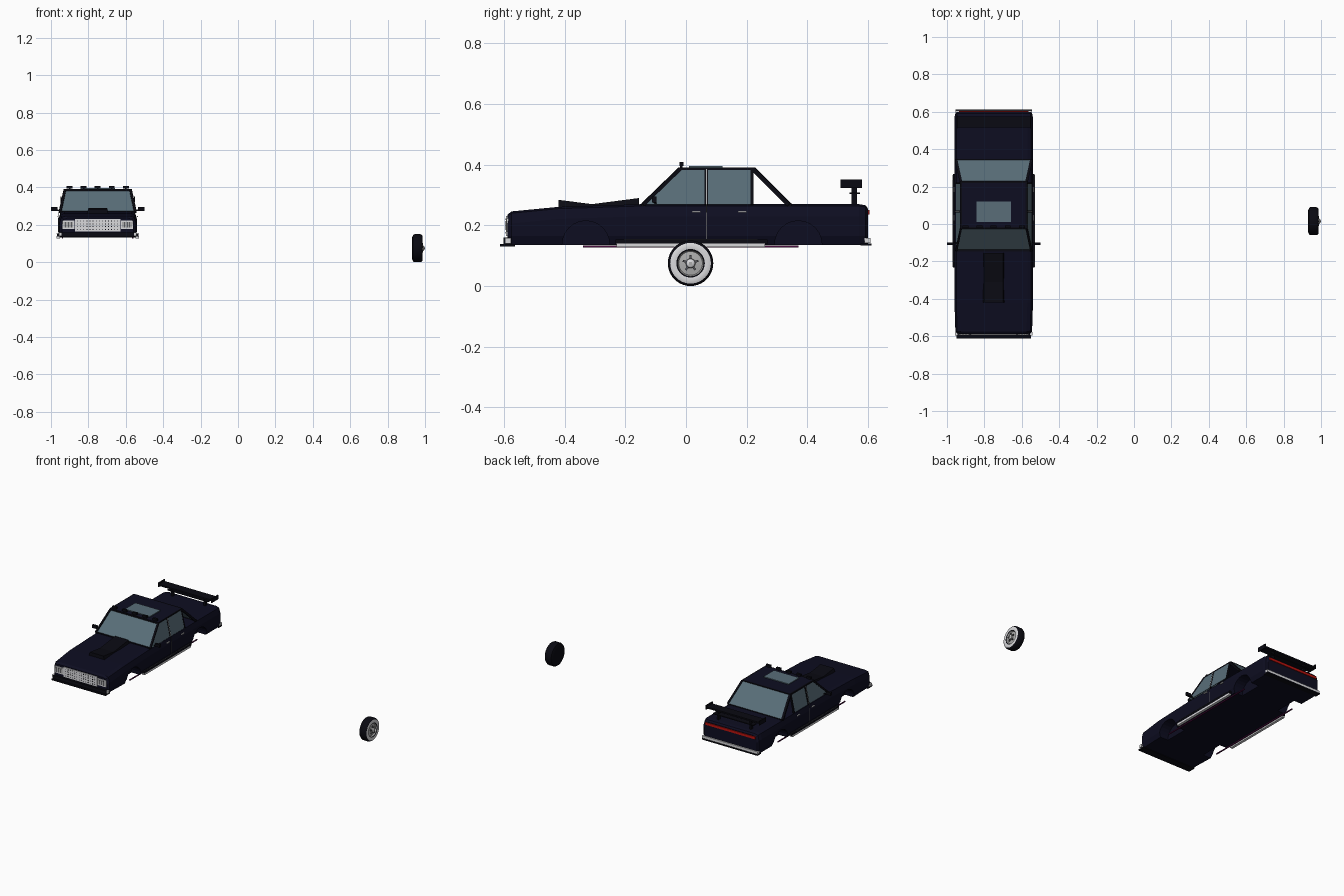
import bpy, bmesh, math
from mathutils import Vector

if "Cube" in bpy.data.objects:
    bpy.data.objects.remove(bpy.data.objects["Cube"])

CX = -0.75  # centre line of the car


def material(name, r, g, b):
    m = bpy.data.materials.new(name)
    m.use_nodes = True
    m.diffuse_color = (r, g, b, 1)
    node = next(n for n in m.node_tree.nodes if n.type == "BSDF_PRINCIPLED")
    node.inputs["Base Color"].default_value = (r, g, b, 1)
    return m


navy = material("navy_paint", 0.004, 0.004, 0.015)
black = material("black_trim", 0.003, 0.003, 0.006)
glass = material("tinted_glass", 0.1, 0.155, 0.19)
chrome = material("chrome", 0.7, 0.7, 0.72)
silver = material("silver_hub", 0.42, 0.42, 0.42)
grey = material("dark_grey", 0.09, 0.09, 0.1)
red = material("tail_red", 0.5, 0.006, 0.004)
magenta = material("magenta_glow", 0.07, 0.004, 0.05)


def finish(name, bm, mats):
    bmesh.ops.recalc_face_normals(bm, faces=bm.faces)
    me = bpy.data.meshes.new(name)
    bm.to_mesh(me)
    bm.free()
    for m in mats:
        me.materials.append(m)
    ob = bpy.data.objects.new(name, me)
    bpy.context.collection.objects.link(ob)
    return ob


def box(name, centre, size, mat, offset=CX):
    bm = bmesh.new()
    bmesh.ops.create_cube(bm, size=1)
    for v in bm.verts:
        v.co = Vector([v.co[i] * size[i] + centre[i] for i in range(3)])
        v.co.x += offset
    return finish(name, bm, [mat])


def bar(name, a, b, w, mat, offset=CX):
    a, b = Vector(a), Vector(b)
    rot = (b - a).to_track_quat("Z", "X")
    bm = bmesh.new()
    bmesh.ops.create_cube(bm, size=1)
    for v in bm.verts:
        v.co = rot @ Vector((v.co.x * w, v.co.y * w, v.co.z * (b - a).length)) + (a + b) / 2
        v.co.x += offset
    return finish(name, bm, [mat])


def panel(name, pts, mat, thick=0.004):
    bm = bmesh.new()
    f = bm.faces.new([bm.verts.new((p[0] + CX, p[1], p[2])) for p in pts])
    f.normal_update()
    n = f.normal.copy()
    ext = bmesh.ops.extrude_face_region(bm, geom=[f])
    for v in [g for g in ext["geom"] if isinstance(g, bmesh.types.BMVert)]:
        v.co -= n * thick
    if not f.is_valid or len(bm.faces) < len(pts) + 2:
        bm.faces.new([v for v in bm.verts][:len(pts)])
    return finish(name, bm, [mat])


def loft(name, rings, mat):
    bm = bmesh.new()
    loops = [[bm.verts.new(p) for p in ring] for ring in rings]
    n = len(loops[0])
    for a, b in zip(loops, loops[1:]):
        for i in range(n):
            bm.faces.new((a[i], a[(i + 1) % n], b[(i + 1) % n], b[i]))
    bm.faces.new(loops[0])
    bm.faces.new(loops[-1])
    return finish(name, bm, [mat])


# Lower body, lofted from front to back
def section(y, h, top, low=0.135):
    side = [(h - 0.012, low), (h, low + 0.03), (h, top - 0.04), (h - 0.01, top - 0.006), (h - 0.03, top)]
    ring = side + [(-x, z) for x, z in reversed(side)]
    return [(CX + x, y, z) for x, z in ring]


body = loft("body", [section(*s) for s in (
    (-0.588, 0.192, 0.236), (-0.575, 0.205, 0.246), (-0.42, 0.21, 0.261), (-0.14, 0.21, 0.27),
    (0.34, 0.21, 0.27), (0.57, 0.21, 0.27), (0.592, 0.205, 0.266), (0.6, 0.195, 0.255))], navy)

# Wheel arches cut into both sides
for y in (-0.33, 0.37):
    for s in (-1, 1):
        bpy.ops.mesh.primitive_cylinder_add(vertices=24, radius=0.078, depth=0.14,
            location=(CX + s * 0.21, y, 0.137), rotation=(0, math.pi / 2, 0))
        cutter = bpy.context.object
        cutter.name = "arch_cutter"
        cutter.hide_render = True
        mod = body.modifiers.new("arch", "BOOLEAN")
        mod.operation = "DIFFERENCE"
        mod.solver = "EXACT"
        mod.object = cutter
        bpy.context.view_layer.objects.active = body
        bpy.ops.object.modifier_apply(modifier=mod.name)
        bpy.data.objects.remove(cutter)


# Cabin: pillars, glass and roof
def cab(s, y, z, inset=0.0):
    return (s * (0.2 - (z - 0.27) * 0.22 - inset), y, z)


BELT, EAVE = 0.268, 0.386
for s, side in ((-1, "right"), (1, "left")):
    for label, y0, y1, w in (("front_pillar", -0.142, -0.02, 0.012), ("middle_pillar", 0.067, 0.067, 0.012),
                             ("door_pillar", 0.218, 0.218, 0.01), ("rear_pillar", 0.34, 0.222, 0.014)):
        bar(f"{side}_{label}", cab(s, y0, BELT), cab(s, y1, EAVE), w, black)
    bar(f"{side}_roof_rail", cab(s, -0.025, EAVE), cab(s, 0.226, EAVE), 0.01, black)
    bar(f"{side}_window_line", cab(s, 0.067, BELT, -0.006), cab(s, 0.067, EAVE, -0.006), 0.003, silver)
    panel(f"{side}_front_window", [cab(s, -0.135, BELT), cab(s, -0.02, EAVE), cab(s, 0.065, EAVE),
                                   cab(s, 0.065, BELT)], glass)
    panel(f"{side}_rear_window", [cab(s, 0.07, BELT), cab(s, 0.07, EAVE), cab(s, 0.217, EAVE),
                                  cab(s, 0.217, BELT)], glass)
for label, y0, y1 in (("windshield", -0.142, -0.022), ("back_window", 0.342, 0.224)):
    panel(label, [cab(-1, y0, BELT), cab(1, y0, BELT), cab(1, y1, EAVE), cab(-1, y1, EAVE)], glass)
    for z, y in ((BELT, y0), (EAVE, y1)):
        bar(label + "_frame", cab(-1, y, z), cab(1, y, z), 0.01, black)
loft("roof", [[(CX + x, y, z) for x, y in ((-0.175, -0.025), (0.175, -0.025), (0.172, 0.228), (-0.172, 0.228))]
              for z in (0.38, 0.391)], navy)
box("sunroof", (0, 0.065, 0.393), (0.185, 0.11, 0.006), glass)

# Roof lamps
for i in range(5):
    box("roof_lamp", ((i - 2) * 0.075, -0.015, 0.402), (0.032, 0.014, 0.014), black)
    box("roof_lamp_stand", ((i - 2) * 0.075, -0.015, 0.393), (0.008, 0.008, 0.01), black)

# Hood scoop
loft("hood_scoop", [[(CX + x, y, z) for x, z in ((-w, 0.25), (w, 0.25), (w - 0.01, t), (0.01 - w, t))]
                    for y, w, t in ((-0.42, 0.06, 0.284), (-0.31, 0.06, 0.27), (-0.155, 0.06, 0.29))], black)

# Nose: grille, headlamps, bumper
box("grille", (0, -0.589, 0.198), (0.245, 0.008, 0.066), chrome)
for i in range(14):
    for j in range(4):
        box("grille_hole", ((i - 6.5) * 0.0165, -0.5935, 0.198 + (j - 1.5) * 0.015), (0.004, 0.002, 0.005), black)
for s in (-1, 1):
    box("headlamp_frame", (s * 0.157, -0.588, 0.2), (0.064, 0.008, 0.045), chrome)
    box("headlamp_lens", (s * 0.157, -0.5925, 0.2), (0.052, 0.003, 0.03), silver)
    for k in (-1, 0, 1):
        box("headlamp_rib", (s * 0.157 + k * 0.015, -0.5945, 0.2), (0.003, 0.002, 0.03), black)
    box("front_bumper_end", (s * 0.2, -0.587, 0.15), (0.012, 0.02, 0.018), chrome)
box("front_bumper", (0, -0.592, 0.149), (0.39, 0.02, 0.022), black)
box("front_lip", (0, -0.588, 0.135), (0.4, 0.05, 0.008), black)

# Tail: lamp strip, bumper
box("tail_lamp", (0, 0.6, 0.243), (0.37, 0.01, 0.016), red)
box("rear_bumper", (0, 0.598, 0.15), (0.41, 0.02, 0.016), chrome)
box("rear_lip", (0, 0.593, 0.137), (0.41, 0.036, 0.008), black)

# Rear wing
box("wing_blade", (0, 0.545, 0.335), (0.39, 0.06, 0.01), black)
box("wing_lower_blade", (0, 0.556, 0.306), (0.3, 0.034, 0.006), black)
for s in (-1, 1):
    box("wing_end_plate", (s * 0.197, 0.545, 0.337), (0.006, 0.07, 0.028), black)
    box("wing_post", (s * 0.12, 0.555, 0.3), (0.012, 0.018, 0.07), black)

# Side trim, mirrors and underglow
for s in (-1, 1):
    box("side_skirt", (s * 0.211, 0.018, 0.146), (0.016, 0.5, 0.014), black)
    box("skirt_strip", (s * 0.211, 0.016, 0.134), (0.017, 0.49, 0.012), chrome)
    box("skirt_line", (s * 0.2195, 0.016, 0.1545), (0.002, 0.44, 0.002), grey)
    box("door_seam", (s * 0.2102, 0.067, 0.21), (0.002, 0.003, 0.115), grey)
    for y in (0.033, 0.185):
        box("door_handle", (s * 0.212, y, 0.245), (0.006, 0.028, 0.006), chrome)
    box("mirror", (s * 0.233, -0.105, 0.285), (0.034, 0.014, 0.02), black)
    bar("mirror_arm", (s * 0.195, -0.1, 0.272), (s * 0.225, -0.105, 0.282), 0.007, black)
    box("underglow_tube", (s * 0.188, 0.015, 0.13), (0.007, 0.71, 0.006), magenta)

# Separate wheel, turned around the x axis: (x, radius, colour up to the next ring)
WY, WZ, N = 0.015, 0.075, 40
profile = [(0.935, 0.001, 0), (0.93, 0.055, 0), (0.936, 0.071, 0), (0.943, 0.075, 0), (0.975, 0.075, 0),
           (0.983, 0.071, 0), (0.986, 0.067, 1), (0.987, 0.047, 0), (0.985, 0.043, 2), (0.977, 0.039, 2),
           (0.98, 0.016, 2), (0.992, 0.014, 1), (0.996, 0.009, 1), (0.997, 0.001, 1)]
bm = bmesh.new()
rings = [[bm.verts.new((x, WY + r * math.cos(i * math.tau / N), WZ + r * math.sin(i * math.tau / N)))
          for i in range(N)] for x, r, c in profile]
for k in range(len(rings) - 1):
    for i in range(N):
        j = (i + 1) % N
        bm.faces.new((rings[k][i], rings[k][j], rings[k + 1][j], rings[k + 1][i])).material_index = profile[k][2]
for ring in (rings[0], rings[-1]):
    bm.faces.new(ring)
wheel = finish("wheel", bm, [black, chrome, silver])
bpy.ops.object.select_all(action="DESELECT")
wheel.select_set(True)
bpy.context.view_layer.objects.active = wheel
bpy.ops.object.shade_smooth_by_angle(angle=math.radians(35))
for i in range(5):
    a = math.pi / 2 + i * math.tau / 5
    d = Vector((0, math.cos(a), math.sin(a)))
    hub = Vector((0.985, WY, WZ))
    bar("wheel_spoke", hub + d * 0.008, hub + d * 0.027, 0.007, grey, 0)
box("hub_tip", (0.997, WY, WZ), (0.006, 0.01, 0.01), silver, 0)
